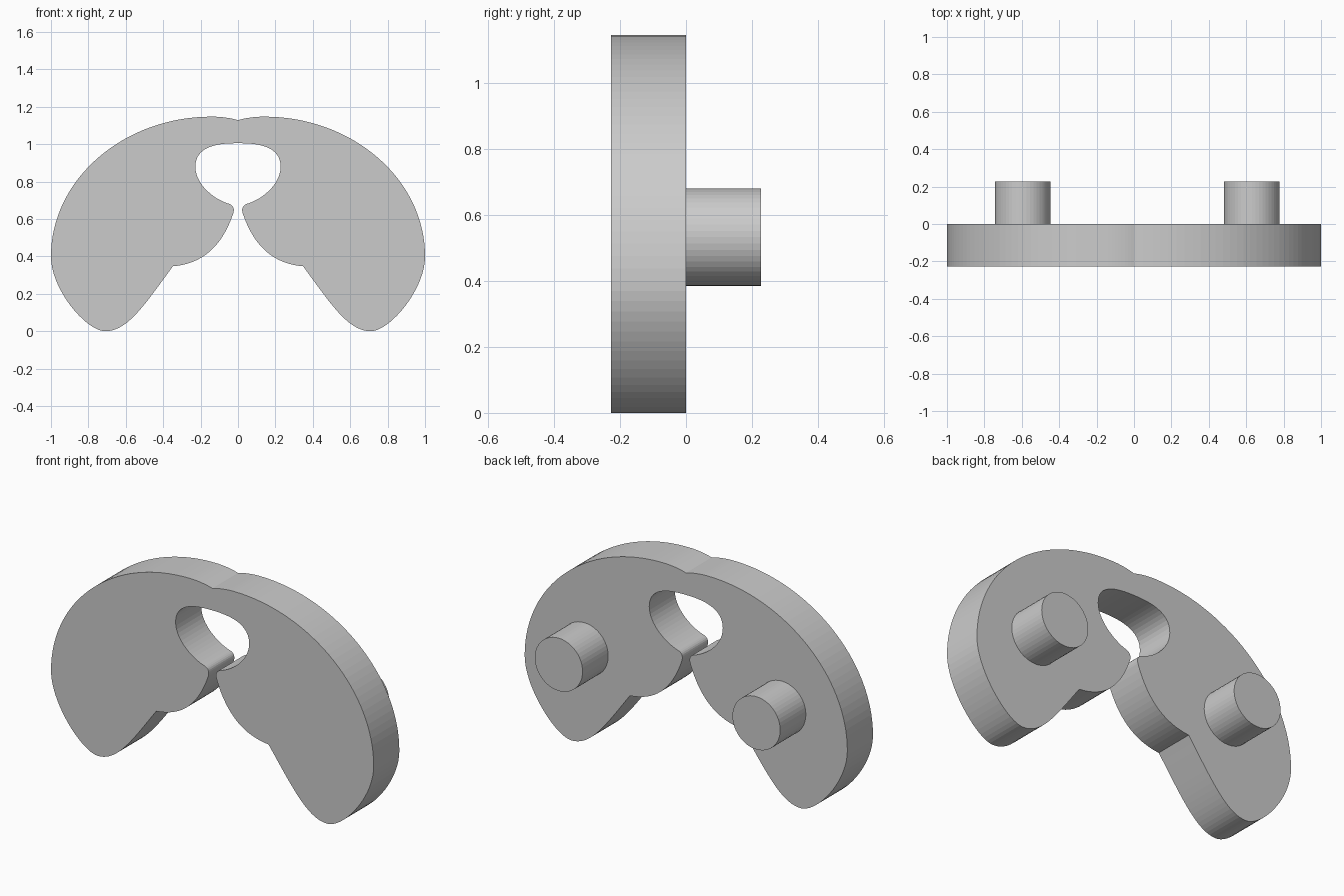
import bpy, bmesh, math
from mathutils import Vector
from mathutils.geometry import interpolate_bezier

if "Cube" in bpy.data.objects:
    bpy.data.objects.remove(bpy.data.objects["Cube"])

DEPTH = 0.227

# Right half of the plate: start, handle, handle, end (x, z)
SEGMENTS = [
    ((0, 1.128), (0.04, 1.14), (0.09, 1.147), (0.14, 1.147), 8),
    ((0.14, 1.147), (0.615, 1.147), (1.0, 0.81), (1.0, 0.40), 32),
    ((1.0, 0.40), (1.0, 0.22), (0.81, 0.0), (0.71, 0.0), 18),
    ((0.71, 0.0), (0.59, 0.0), (0.50, 0.14), (0.348, 0.347), 18),
    ((0.348, 0.347), (0.20, 0.36), (0.09, 0.44), (0.025, 0.63), 16),
    ((0.025, 0.63), (0.018, 0.655), (0.025, 0.672), (0.045, 0.68), 6),
    ((0.045, 0.68), (0.12, 0.70), (0.228, 0.78), (0.228, 0.88), 14),
    ((0.228, 0.88), (0.228, 1.0), (0.08, 1.005), (0, 1.005), 14),
]


def prism(name, outline, y0, y1):
    """Extrude an x-z outline along y."""
    bm = bmesh.new()
    face = bm.faces.new([bm.verts.new((x, y0, z)) for x, z in outline])
    out = bmesh.ops.extrude_face_region(bm, geom=[face])
    moved = [v for v in out["geom"] if isinstance(v, bmesh.types.BMVert)]
    bmesh.ops.translate(bm, vec=(0, y1 - y0, 0), verts=moved)
    bmesh.ops.recalc_face_normals(bm, faces=bm.faces)
    mesh = bpy.data.meshes.new(name)
    bm.to_mesh(mesh)
    bm.free()
    obj = bpy.data.objects.new(name, mesh)
    bpy.context.collection.objects.link(obj)
    return obj


# Plate: sample the half outline, then mirror it
half = [Vector(SEGMENTS[0][0])]
for a, b, c, d, n in SEGMENTS:
    pts = interpolate_bezier(Vector(a), Vector(b), Vector(c), Vector(d), n + 1)
    half += [Vector((p[0], p[1])) for p in pts[1:]]
half = [(p.x, p.y) for p in half]
mirrored = [(-x, z) for x, z in reversed(half[1:-1])]
prism("plate", half + mirrored, -DEPTH, 0)

# Two round pegs on the back
for name, cx in (("left_peg", -0.595), ("right_peg", 0.63)):
    circle = [(cx + 0.148 * math.cos(math.tau * i / 48),
               0.533 + 0.148 * math.sin(math.tau * i / 48)) for i in range(48)]
    prism(name, circle, 0, DEPTH)
